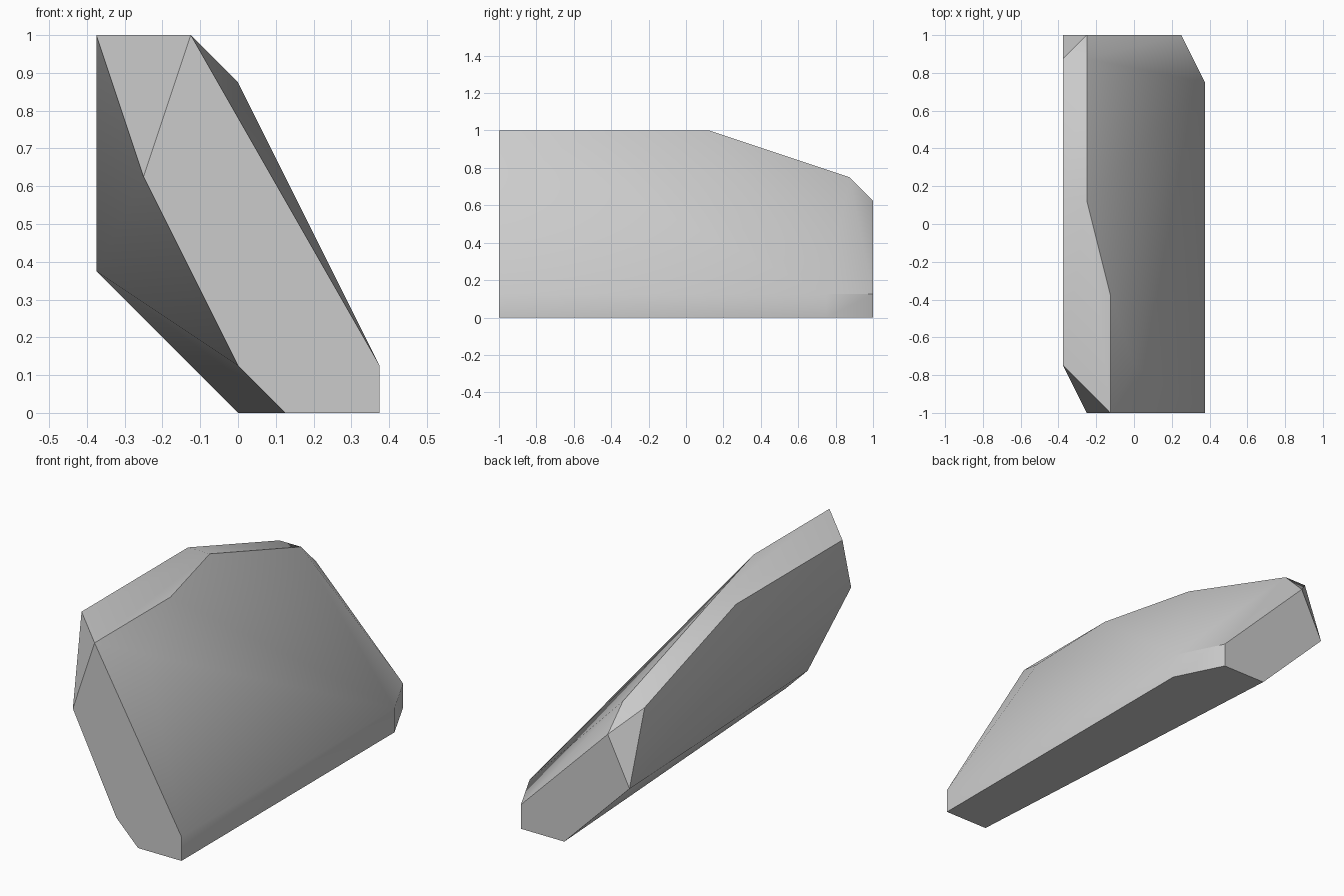
import bpy
import bmesh
import math

# Remove the default cube
default_cube = bpy.data.objects.get("Cube")
if default_cube:
    bpy.data.objects.remove(default_cube, do_unlink=True)

# The slab is carved on a coarse grid of eighths
GRID = 1 / 8


def make_material(name, value):
    material = bpy.data.materials.new(name)
    material.use_nodes = True
    colour = (value, value, value, 1)
    material.diffuse_color = colour
    shader = material.node_tree.nodes["Principled BSDF"]
    shader.inputs["Base Color"].default_value = colour
    return material


# Cross-sections along the depth: grid y, then the corner points (x, z)
front_section = (-8, [(-1, 8), (-2, 5), (0, 1), (1, 0), (3, 0), (3, 1)])
shoulder_section = (-6, [(-3, 8), (0, 7)])
upper_bend = (-3, [(-1, 8)])
ridge_section = (1, [(-3, 8), (-2, 8)])
rear_foot = (6, [(3, 0), (3, 1)])
rear_ridge = (7, [(-3, 6), (-2, 6)])
back_section = (8, [(-2, 5), (-3, 3), (0, 0), (2, 0), (2, 1)])
sections = [front_section, shoulder_section, upper_bend, ridge_section,
            rear_foot, rear_ridge, back_section]


def build_hull(name, sections, material):
    """Wrap the section corners in one convex faceted shell."""
    bm = bmesh.new()
    for y, corners in sections:
        for x, z in corners:
            bm.verts.new((x * GRID, y * GRID, z * GRID))
    bmesh.ops.convex_hull(bm, input=bm.verts)

    # Join the coplanar triangles into clean flat faces
    bmesh.ops.dissolve_limit(bm, angle_limit=math.radians(0.5),
                             verts=bm.verts, edges=bm.edges)
    bmesh.ops.recalc_face_normals(bm, faces=bm.faces)

    mesh = bpy.data.meshes.new(name)
    bm.to_mesh(mesh)
    bm.free()
    mesh.materials.append(material)
    obj = bpy.data.objects.new(name, mesh)
    bpy.context.collection.objects.link(obj)
    return obj


# Leaning stone slab, soft across shallow facets and crisp at real corners
stone_grey = make_material("stone grey", 0.6)
slab = build_hull("leaning_rock_slab", sections, stone_grey)
bpy.ops.object.select_all(action="DESELECT")
slab.select_set(True)
bpy.context.view_layer.objects.active = slab
bpy.ops.object.shade_smooth_by_angle(angle=math.radians(30))
